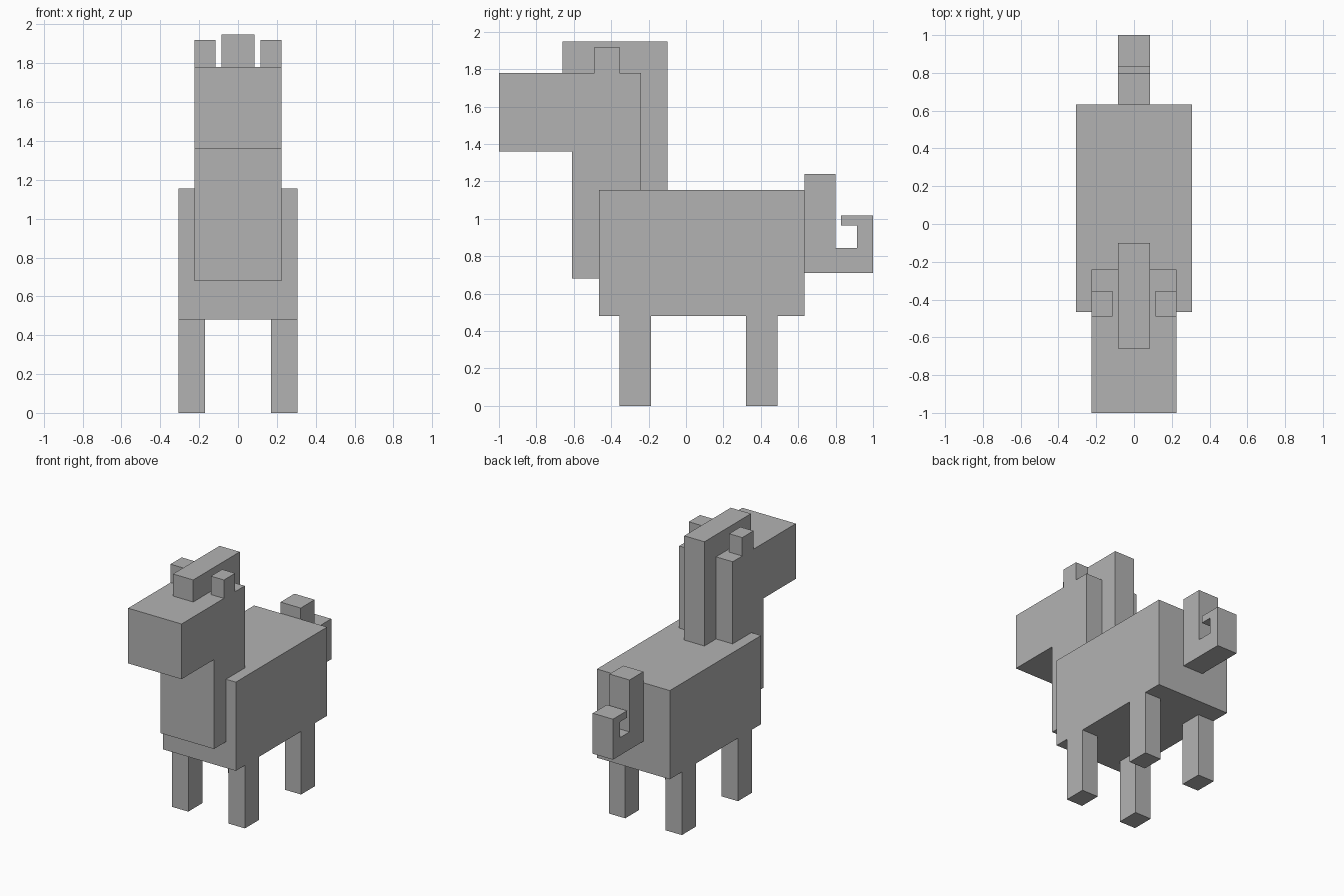
import bpy
import bmesh

if "Cube" in bpy.data.objects:
    bpy.data.objects.remove(bpy.data.objects["Cube"])

grey = bpy.data.materials.new("plain_grey")
grey.diffuse_color = (0.45, 0.45, 0.45, 1)
grey.use_nodes = True
grey.node_tree.nodes["Principled BSDF"].inputs["Base Color"].default_value = grey.diffuse_color


def slab(name, x0, x1, profile):
    """Extrude a side profile of (y, z) points from x0 to x1."""
    bm = bmesh.new()
    face = bm.faces.new([bm.verts.new((x0, y, z)) for y, z in profile])
    ext = bmesh.ops.extrude_face_region(bm, geom=[face])
    moved = [v for v in ext["geom"] if isinstance(v, bmesh.types.BMVert)]
    bmesh.ops.translate(bm, verts=moved, vec=(x1 - x0, 0, 0))
    bmesh.ops.recalc_face_normals(bm, faces=bm.faces)
    mesh = bpy.data.meshes.new(name)
    bm.to_mesh(mesh)
    bm.free()
    mesh.materials.append(grey)
    obj = bpy.data.objects.new(name, mesh)
    bpy.context.collection.objects.link(obj)
    return obj


def rect(y0, y1, z0, z1):
    return [(y0, z0), (y1, z0), (y1, z1), (y0, z1)]


# Torso
slab("body", -0.307, 0.307, rect(-0.465, 0.633, 0.48, 1.155))

# Neck with the muzzle projecting forward
slab("head_and_neck", -0.225, 0.225,
     [(-0.61, 0.68), (-0.24, 0.68), (-0.24, 1.78),
      (-1.0, 1.78), (-1.0, 1.36), (-0.61, 1.36)])

# Mane running over the head and down the back of the neck
slab("mane", -0.085, 0.085,
     [(-0.66, 1.78), (-0.24, 1.78), (-0.24, 1.155),
      (-0.10, 1.155), (-0.10, 1.948), (-0.66, 1.948)])

# Hooked tail
slab("tail", -0.085, 0.085,
     [(0.633, 0.71), (1.0, 0.71), (1.0, 1.018), (0.83, 1.018), (0.83, 0.965),
      (0.915, 0.965), (0.915, 0.845), (0.80, 0.845), (0.80, 1.24), (0.633, 1.24)])

# Ears and legs on both sides
for side, s in (("left", 1), ("right", -1)):
    slab(f"ear_{side}", s * 0.115, s * 0.225, rect(-0.49, -0.355, 1.78, 1.92))
    slab(f"front_leg_{side}", s * 0.17, s * 0.307, rect(-0.355, -0.187, 0, 0.48))
    slab(f"back_leg_{side}", s * 0.17, s * 0.307, rect(0.32, 0.488, 0, 0.48))
